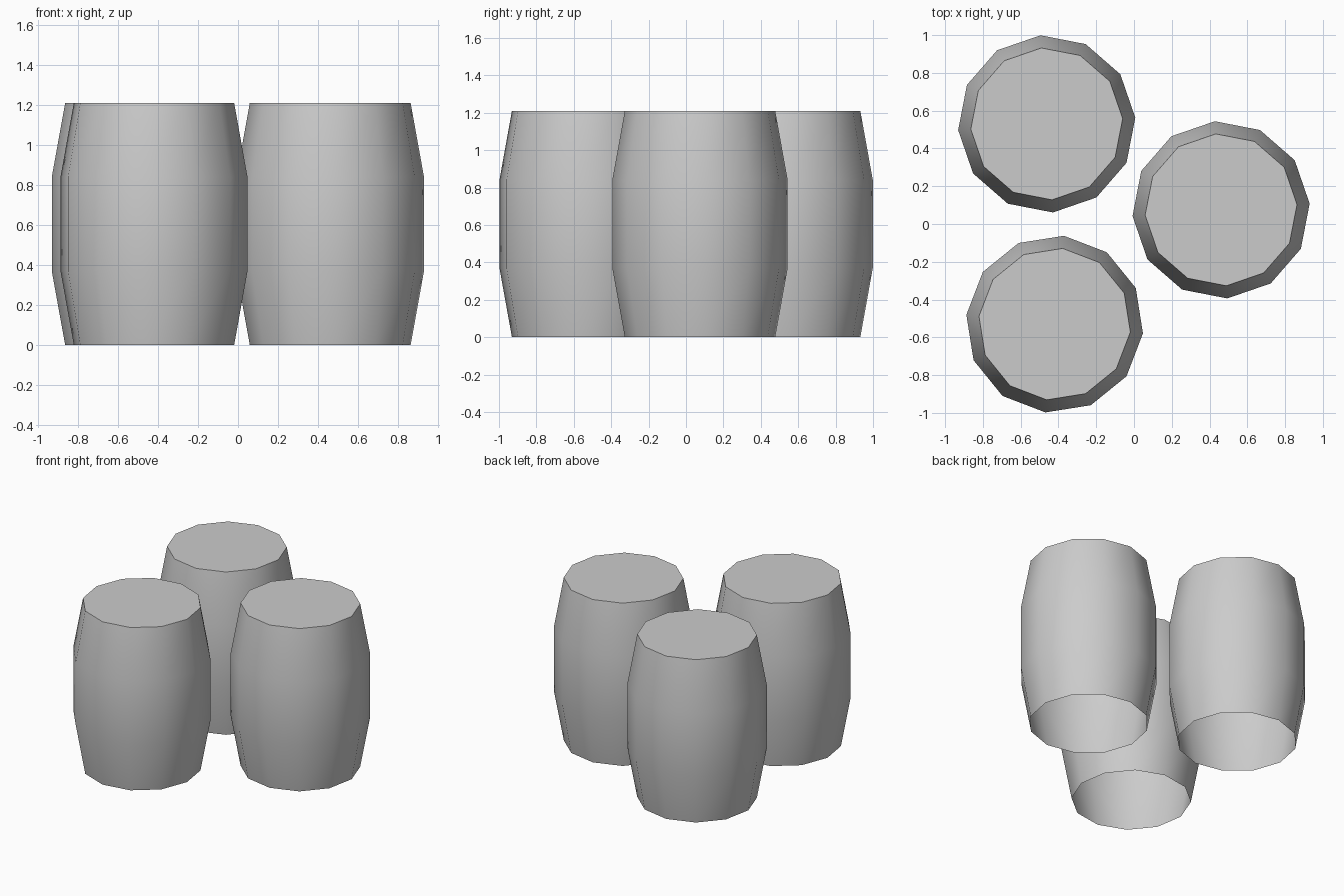
import bpy, bmesh, math

if "Cube" in bpy.data.objects:
    bpy.data.objects.remove(bpy.data.objects["Cube"])

SIDES = 12
# barrel profile: (radius, height)
PROFILE = [(0.403, 0.0), (0.47, 0.37), (0.47, 0.84), (0.403, 1.21)]


def barrel(name, x, y, turn):
    bm = bmesh.new()
    rings = []
    for r, z in PROFILE:
        ring = []
        for i in range(SIDES):
            a = math.radians(turn) + math.tau * i / SIDES
            ring.append(bm.verts.new((r * math.cos(a), r * math.sin(a), z)))
        rings.append(ring)
    # smooth staved wall, open underneath
    for low, high in zip(rings, rings[1:]):
        for i in range(SIDES):
            j = (i + 1) % SIDES
            bm.faces.new((low[i], low[j], high[j], high[i])).smooth = True
    # flat lid with a sharp rim
    lid = bm.faces.new(rings[-1])
    for e in lid.edges:
        e.smooth = False
    mesh = bpy.data.meshes.new(name)
    bm.to_mesh(mesh)
    bm.free()
    ob = bpy.data.objects.new(name, mesh)
    ob.location = (x, y, 0)
    bpy.context.collection.objects.link(ob)


# three barrels standing together, each turned slightly
barrel("barrel_back_left", -0.462, 0.53, 4)
barrel("barrel_right", 0.461, 0.075, 4)
barrel("barrel_front_left", -0.42, -0.53, -6)
